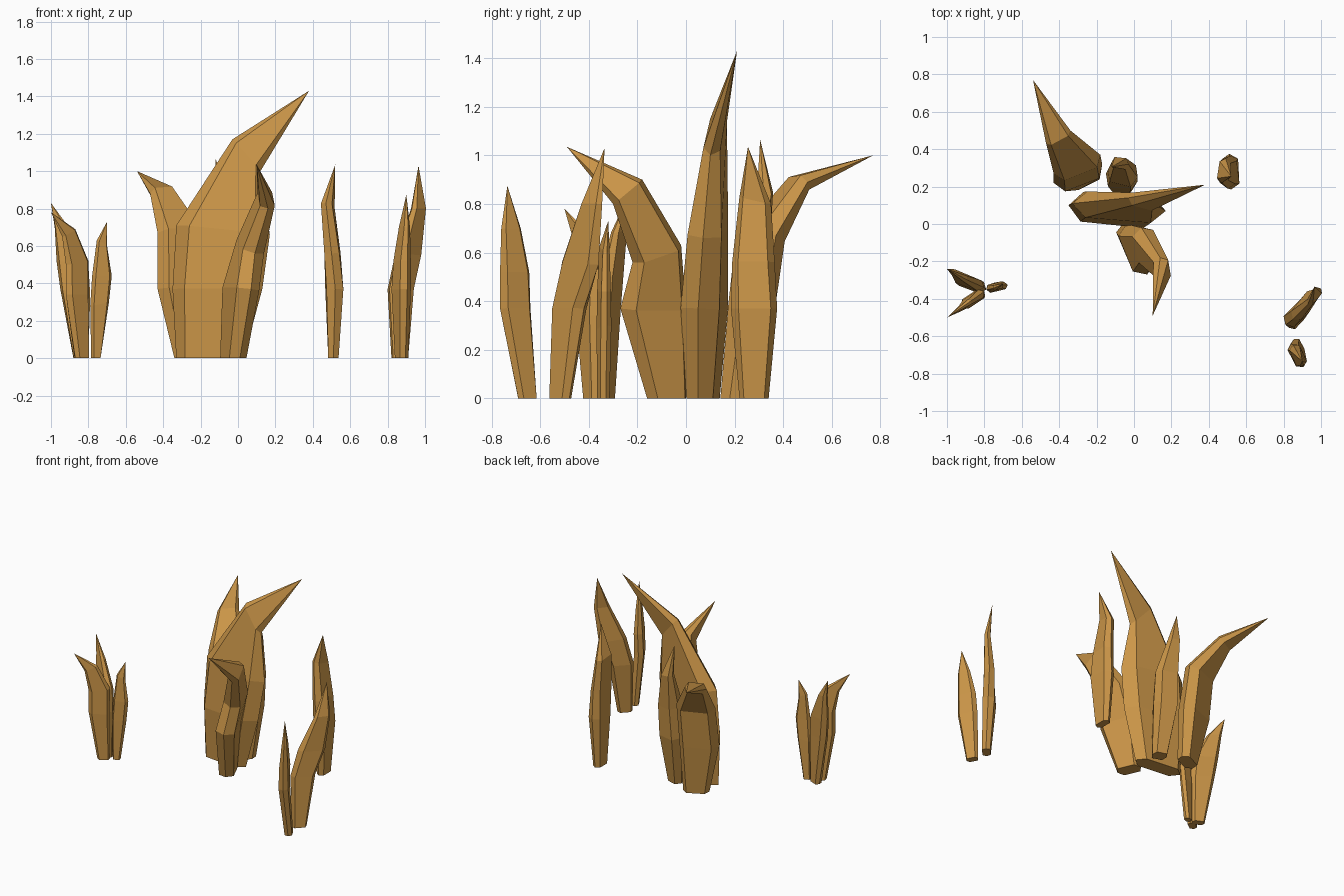
import bpy
import bmesh
from mathutils import Vector

straw = bpy.data.materials.new("dry straw")
straw.diffuse_color = (0.60, 0.305, 0.065, 1)

# Flattened hexagon section: (position from one edge to the other, side of the blade)
SECTION = [(0, 0), (0.15, 0.5), (0.85, 0.5), (1, 0), (0.85, -0.5), (0.15, -0.5)]


def blade(name, rings, tip):
    """Loft hexagon rings, each given as (left edge, right edge, thickness), to a pointed tip."""
    bm = bmesh.new()
    rings = [(Vector(l), Vector(r), t) for l, r, t in rings]
    mids = [(l + r) / 2 for l, r, _ in rings] + [Vector(tip)]
    loops = []
    for i, (l, r, t) in enumerate(rings):
        run = mids[i + 1] - mids[i - 1] if i else Vector((0, 0, 1))
        n = (r - l).cross(run).normalized()
        loops.append([bm.verts.new(l.lerp(r, s) + n * t * k) for s, k in SECTION])
    bm.faces.new(loops[0])
    count = len(SECTION)
    for a, b in zip(loops, loops[1:]):
        for j in range(count):
            k = (j + 1) % count
            bm.faces.new((a[j], a[k], b[k], b[j]))
    point = bm.verts.new(tip)
    for j in range(count):
        bm.faces.new((loops[-1][j], loops[-1][(j + 1) % count], point))
    bmesh.ops.recalc_face_normals(bm, faces=bm.faces)
    me = bpy.data.meshes.new(name)
    bm.to_mesh(me)
    bm.free()
    me.materials.append(straw)
    bpy.context.collection.objects.link(bpy.data.objects.new(name, me))


# Central tuft
blade("main_blade", [
    ((-.33, .09, 0), (.03, .05, 0), .11),
    ((-.35, .10, .37), (.13, .05, .37), .16),
    ((-.33, .11, .71), (.17, .07, .66), .14),
    ((-.03, .14, 1.17), (.12, .10, 1.0), .07)], (.38, .21, 1.43))
blade("back_left_blade", [
    ((-.34, .21, 0), (-.18, .29, 0), .09),
    ((-.43, .22, .37), (-.17, .32, .37), .13),
    ((-.43, .27, .67), (-.18, .37, .67), .12),
    ((-.47, .43, .88), (-.34, .50, .89), .07)], (-.54, .77, 1.0))
blade("back_blade", [
    ((-.11, .21, 0), (-.01, .18, 0), .09),
    ((-.15, .27, .37), (.02, .23, .37), .13),
    ((-.14, .29, .60), (.02, .25, .60), .12),
    ((-.12, .33, .85), (-.03, .32, .84), .06)], (-.12, .305, 1.065))
blade("front_blade", [
    ((-.06, 0, 0), (.01, -.16, 0), .10),
    ((-.04, 0, .37), (.07, -.27, .37), .13),
    ((.04, -.02, .63), (.09, -.22, .56), .12),
    ((.14, -.18, .90), (.16, -.30, .80), .08)], (.10, -.49, 1.035))

# Lone blade at the back right
blade("right_back_blade", [
    ((.51, .22, 0), (.51, .34, 0), .055),
    ((.52, .185, .37), (.51, .375, .37), .09),
    ((.50, .19, .56), (.51, .365, .56), .08),
    ((.47, .22, .83), (.49, .35, .80), .06)], (.52, .255, 1.035))

# Pair at the front right
blade("right_middle_blade", [
    ((.83, -.555, 0), (.90, -.48, 0), .055),
    ((.81, -.54, .37), (.93, -.42, .37), .08),
    ((.85, -.51, .56), (.97, -.36, .55), .07),
    ((.93, -.43, .80), (1.0, -.345, .80), .04)], (.965, -.335, 1.03))
blade("right_front_blade", [
    ((.855, -.615, 0), (.895, -.69, 0), .05),
    ((.84, -.64, .37), (.905, -.765, .37), .065),
    ((.85, -.645, .52), (.905, -.765, .52), .06),
    ((.87, -.68, .70), (.91, -.76, .70), .035)], (.90, -.735, .875))

# Small tuft at the left
blade("left_back_blade", [
    ((-.88, -.31, 0), (-.80, -.345, 0), .05),
    ((-.95, -.29, .37), (-.79, -.35, .34), .065),
    ((-.97, -.275, .52), (-.80, -.34, .50), .06),
    ((-.98, -.25, .70), (-.89, -.30, .68), .035)], (-1.0, -.24, .83))
blade("left_front_blade", [
    ((-.87, -.41, 0), (-.80, -.36, 0), .05),
    ((-.92, -.44, .34), (-.80, -.36, .34), .06),
    ((-.92, -.44, .50), (-.80, -.36, .52), .05),
    ((-.94, -.46, .65), (-.87, -.41, .69), .03)], (-1.0, -.50, .78))
blade("left_inner_blade", [
    ((-.785, -.35, 0), (-.735, -.33, 0), .04),
    ((-.79, -.35, .28), (-.69, -.325, .30), .045),
    ((-.78, -.35, .44), (-.675, -.325, .44), .04),
    ((-.755, -.345, .63), (-.70, -.325, .60), .03)], (-.70, -.32, .73))
